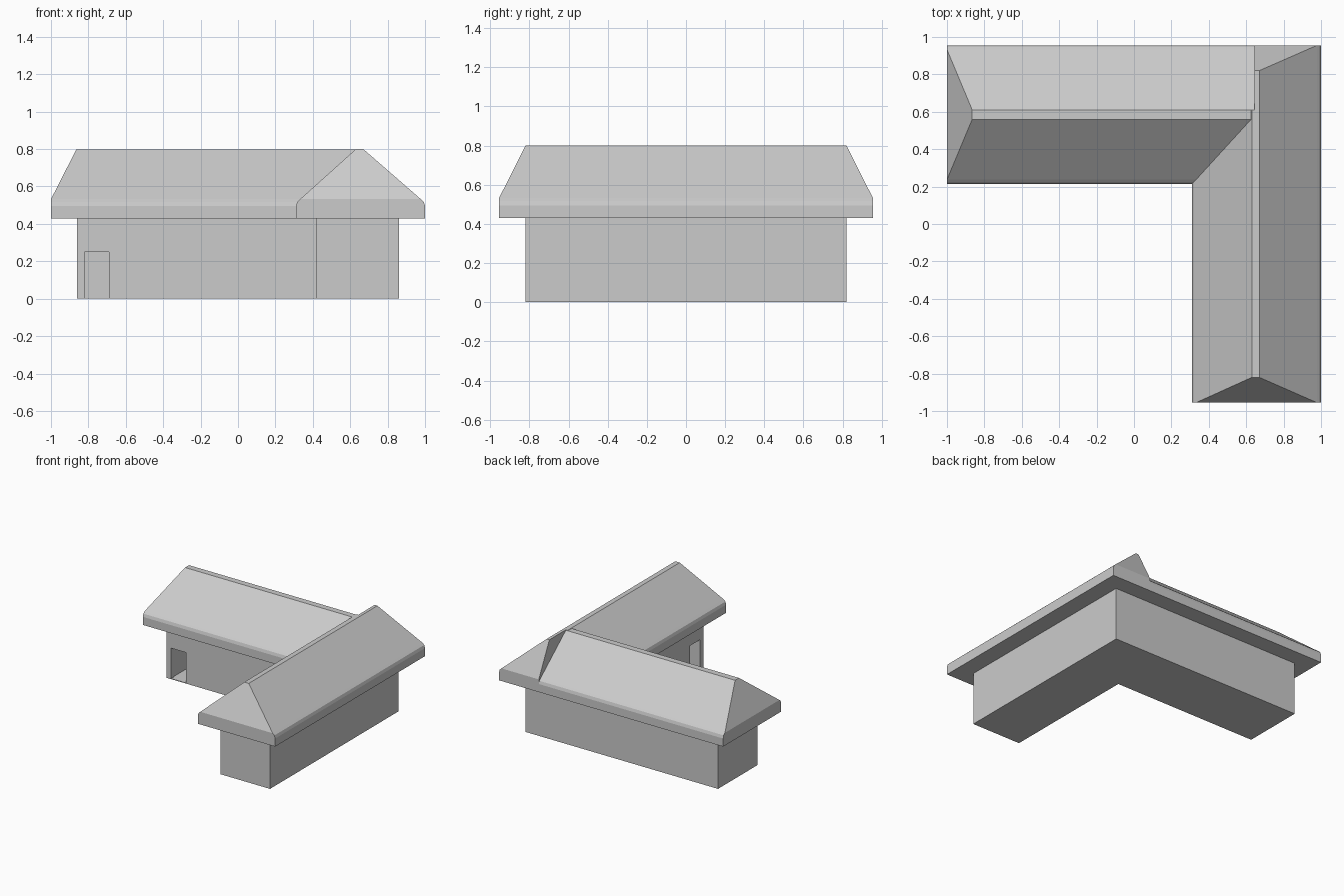
import bpy
import bmesh

cube = bpy.data.objects.get("Cube")
if cube:
    bpy.data.objects.remove(cube, do_unlink=True)

grey = bpy.data.materials.new("plain_grey")
grey.use_nodes = True
grey.diffuse_color = (0.6, 0.6, 0.6, 1)
grey.node_tree.nodes["Principled BSDF"].inputs["Base Color"].default_value = (0.6, 0.6, 0.6, 1)

EAVE, RIDGE, HIP = 0.43, 0.80, 0.135
FLOOR = 0.005


def finish(name, bm):
    bmesh.ops.recalc_face_normals(bm, faces=bm.faces)
    mesh = bpy.data.meshes.new(name)
    bm.to_mesh(mesh)
    bm.free()
    mesh.materials.append(grey)
    obj = bpy.data.objects.new(name, mesh)
    bpy.context.collection.objects.link(obj)
    return obj


def prism(name, outline, z0, z1, caps=True):
    """Upright prism over a plan outline, open like a tube without caps."""
    bm = bmesh.new()
    low = [bm.verts.new((x, y, z0)) for x, y in outline]
    top = [bm.verts.new((x, y, z1)) for x, y in outline]
    n = len(outline)
    for i in range(n):
        j = (i + 1) % n
        bm.faces.new((low[i], low[j], top[j], top[i]))
    if caps:
        bm.faces.new(low)
        bm.faces.new(top)
    return finish(name, bm)


def rect(x0, x1, y0, y1):
    return [(x0, y0), (x1, y0), (x1, y1), (x0, y1)]


def eave(edge, inward):
    """Fascia with a softened top edge, from the soffit upward."""
    return [(edge + inward * d, z) for d, z in
            ((0, EAVE), (0, 0.495), (0.007, 0.518), (0.022, 0.532))]


def roof(name, left, ridge, right, start, end, hip_start, hip_end, along_x):
    """Roof section swept along one axis, with ridge ends drawn in for hips."""
    profile = left + ridge + right[::-1]
    a, b = len(left), len(left) + len(ridge)
    bm = bmesh.new()
    rings = []
    for pos, shift in ((start, hip_start), (end, -hip_end)):
        ring = []
        for i, (p, z) in enumerate(profile):
            s = pos + (shift if a <= i < b else 0)
            ring.append(bm.verts.new((s, p, z) if along_x else (p, s, z)))
        bm.faces.new(ring[:a] + ring[b:])
        bm.faces.new(ring[a - 1:b + 1])
        rings.append(ring)
    n = len(profile)
    for i in range(n):
        j = (i + 1) % n
        bm.faces.new((rings[0][i], rings[0][j], rings[1][j], rings[1][i]))
    return finish(name, bm)


# L-shaped floor and hollow walls
plan = [(-0.86, 0.32), (0.42, 0.32), (0.42, -0.82),
        (0.86, -0.82), (0.86, 0.82), (-0.86, 0.82)]
prism("floor", plan, 0, FLOOR)
walls = prism("walls", plan, FLOOR, EAVE, caps=False)
thick = walls.modifiers.new("thickness", "SOLIDIFY")
thick.thickness = 0.035
thick.offset = -1
thick.use_even_offset = True

# Doorways at the far end of each wing
cutters = [
    prism("doorway_cutter_back", rect(-0.82, -0.69, 0.25, 0.38), -0.1, 0.25),
    prism("doorway_cutter_front", rect(0.36, 0.49, -0.78, -0.65), -0.1, 0.25),
]
for cutter in cutters:
    cut = walls.modifiers.new("doorway", "BOOLEAN")
    cut.operation = "DIFFERENCE"
    cut.solver = "EXACT"
    cut.object = cutter
    cutter.hide_render = True

# Bake the doorways and discard the cutters
bpy.context.view_layer.update()
baked = bpy.data.meshes.new_from_object(
    walls.evaluated_get(bpy.context.evaluated_depsgraph_get()))
walls.modifiers.clear()
walls.data = baked
for cutter in cutters:
    bpy.data.objects.remove(cutter, do_unlink=True)

# Roof over the back wing
roof("back_wing_roof", eave(0.215, 1), [(0.56, 0.797), (0.61, 0.797)],
     eave(0.955, -1), -1.0, 0.645, HIP, 0, True)

# Roof over the side wing, running up to the back ridge
roof("side_wing_roof", eave(0.31, 1), [(0.63, RIDGE), (0.67, RIDGE)],
     eave(1.0, -1), -0.955, 0.61, HIP, 0, False)

# Half-width hipped end closing the corner
roof("corner_roof", [(0.645, EAVE), (0.645, 0.532)],
     [(0.645, RIDGE), (0.67, RIDGE)], eave(1.0, -1),
     0.61, 0.955, 0, HIP, False)
